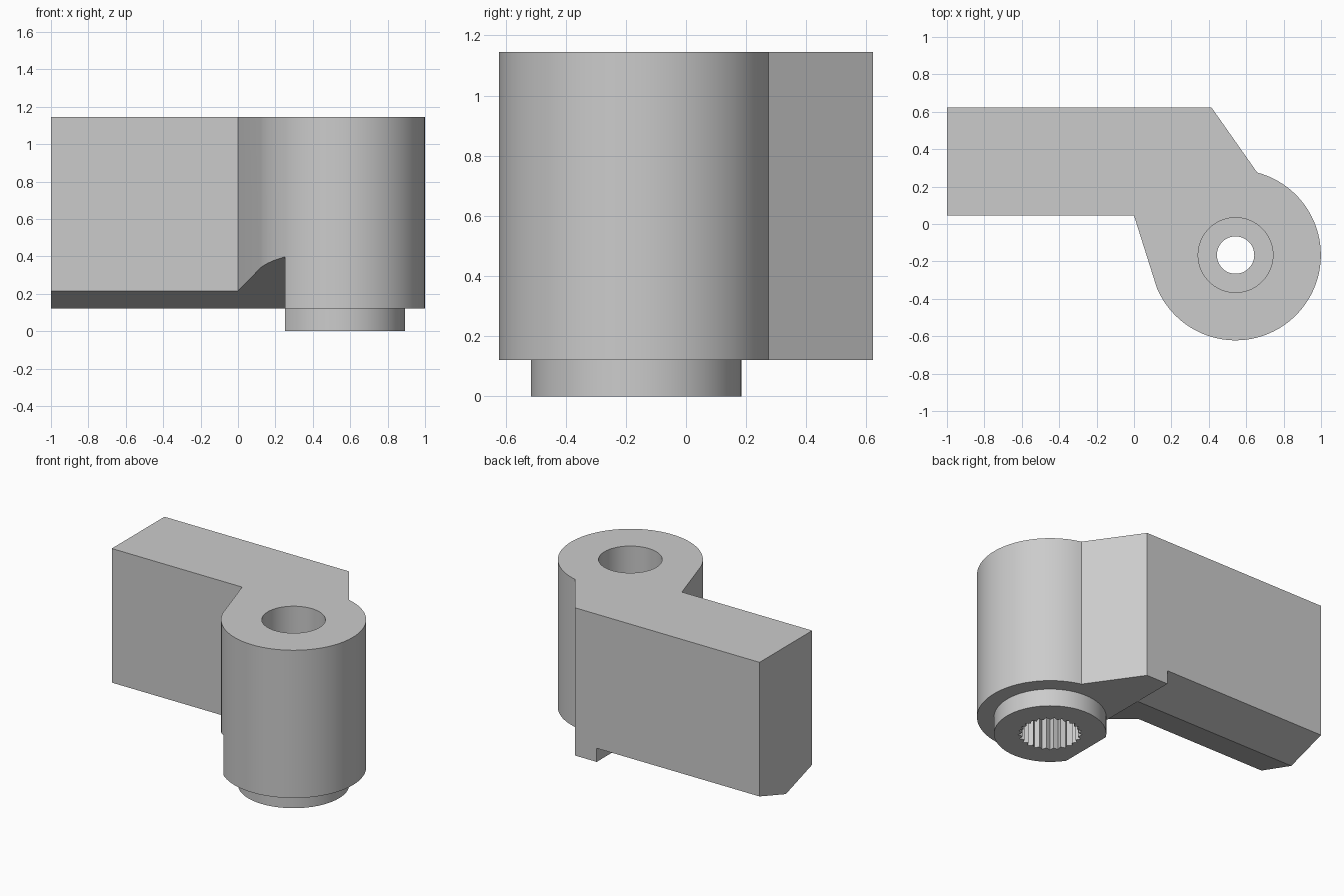
import bpy, bmesh
from math import cos, sin, pi, radians
from mathutils import Vector

if "Cube" in bpy.data.objects:
    bpy.data.objects.remove(bpy.data.objects["Cube"], do_unlink=True)

HUB = Vector((0.543, -0.166))
HUB_R, BOSS_R, BORE_R, SCREW_R = 0.456, 0.35, 0.2, 0.1
BOTTOM, TOP, NOTCH_X = 0.12, 1.145, 0.25
ARM_FRONT, ARM_BACK = 0.045, 0.622

grey = bpy.data.materials.new("grey")
grey.use_nodes = True
COLOUR = (0.6, 0.6, 0.6, 1)
grey.diffuse_color = COLOUR
grey.node_tree.nodes["Principled BSDF"].inputs["Base Color"].default_value = COLOUR


def prism(name, points, offset):
    """Extrude a planar loop of 3D points along offset."""
    bm = bmesh.new()
    face = bm.faces.new([bm.verts.new(p) for p in points])
    new = bmesh.ops.extrude_face_region(bm, geom=[face])["geom"]
    bmesh.ops.translate(bm, vec=offset, verts=[v for v in new if isinstance(v, bmesh.types.BMVert)])
    bmesh.ops.recalc_face_normals(bm, faces=bm.faces)
    mesh = bpy.data.meshes.new(name)
    bm.to_mesh(mesh)
    bm.free()
    mesh.materials.append(grey)
    ob = bpy.data.objects.new(name, mesh)
    bpy.context.collection.objects.link(ob)
    return ob


def upright(name, outline, low, high):
    return prism(name, [(x, y, low) for x, y in outline], (0, 0, high - low))


def ring(radii, count, start=0, sweep=2 * pi):
    """Points round the hub axis, cycling through the radii."""
    return [(HUB.x + radii[i % len(radii)] * cos(start + sweep * i / count),
             HUB.y + radii[i % len(radii)] * sin(start + sweep * i / count)) for i in range(count)]


def combine(target, tool, operation):
    mod = target.modifiers.new(operation, "BOOLEAN")
    mod.operation, mod.solver, mod.object = operation, "EXACT", tool
    bpy.context.view_layer.update()
    graph = bpy.context.evaluated_depsgraph_get()
    result = bpy.data.meshes.new_from_object(target.evaluated_get(graph))
    target.modifiers.clear()
    target.data = result
    bpy.data.objects.remove(tool, do_unlink=True)


# Arm running into the round hub
start, end = radians(75.3), radians(-157.4)
arc = ring([HUB_R], 72, start, end - start) + ring([HUB_R], 1, end)
outline = [(0, ARM_FRONT), (-1, ARM_FRONT), (-1, ARM_BACK), (0.415, ARM_BACK)] + arc
body = upright("hinge_arm", outline, BOTTOM, TOP)

# Raised boss under the hub
combine(body, upright("boss", ring([BOSS_R], 72), 0, BOTTOM + 0.1), "UNION")

# V-shaped underside of the arm, which also flattens one side of the boss
ridge, slope = (ARM_FRONT + ARM_BACK) / 2, 0.325
profile = [(-0.8, -0.2), (0.9, -0.2)] + [
    (y, BOTTOM + 0.001 + slope * abs(y - ridge)) for y in (0.9, ridge, -0.8)]
combine(body, prism("underside_cutter", [(-1.2, y, z) for y, z in profile],
                    (NOTCH_X + 1.2, 0, 0)), "DIFFERENCE")

# Counterbore, screw hole and toothed socket
combine(body, upright("counterbore", ring([BORE_R], 72), 0.5, TOP + 0.1), "DIFFERENCE")
combine(body, upright("screw_hole", ring([SCREW_R], 48), 0.2, 0.7), "DIFFERENCE")
combine(body, upright("spline_socket", ring([BORE_R, BORE_R * 0.88], 50), -0.1, 0.36), "DIFFERENCE")

bpy.ops.object.select_all(action="DESELECT")
body.select_set(True)
bpy.context.view_layer.objects.active = body
bpy.ops.object.shade_smooth_by_angle(angle=radians(20))
